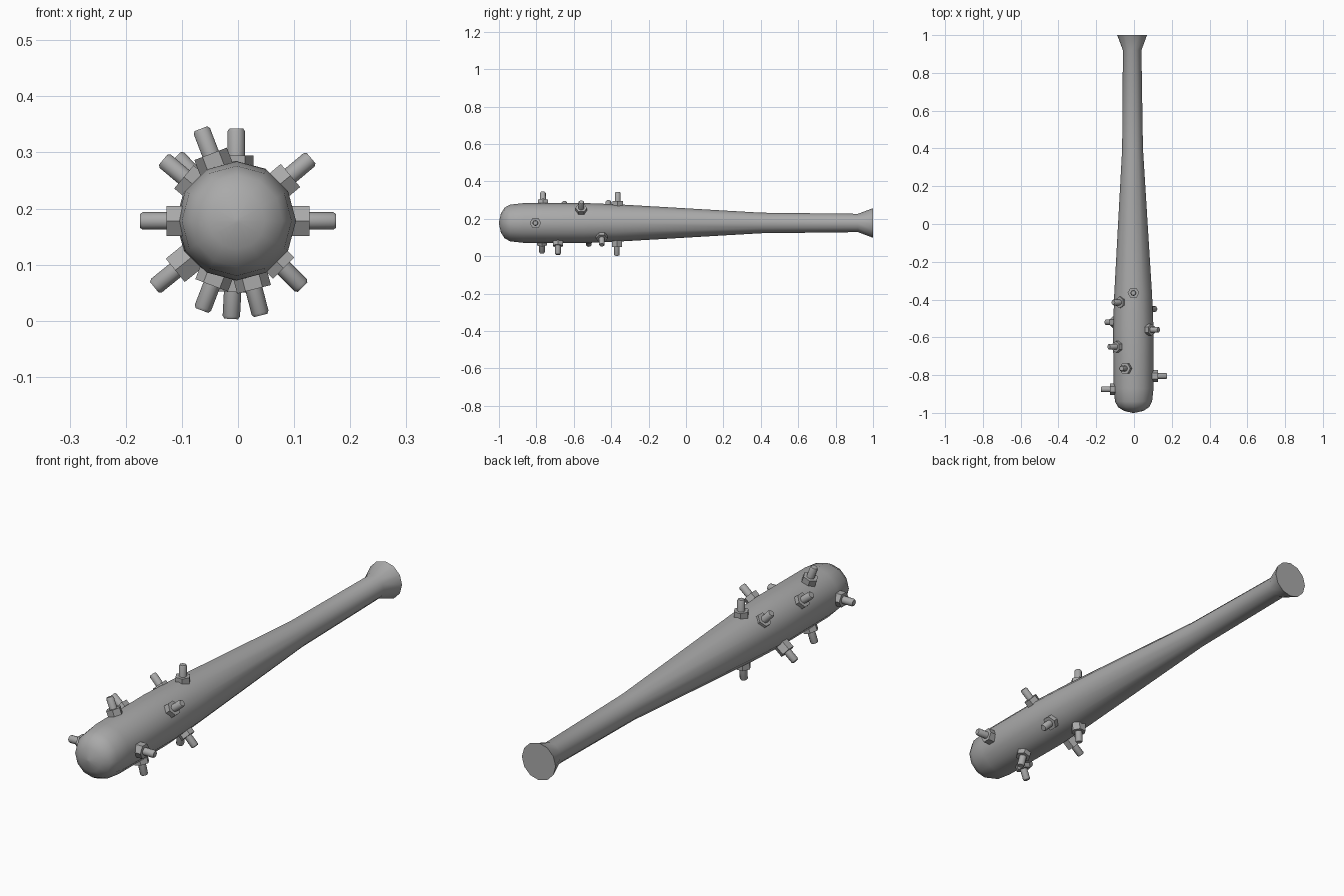
import bpy, bmesh, math
from mathutils import Matrix, Vector

cube = bpy.data.objects.get("Cube")
if cube:
    bpy.data.objects.remove(cube)

grey = bpy.data.materials.new("plain_grey")
grey.use_nodes = True
grey.diffuse_color = (0.4, 0.4, 0.4, 1)
grey.node_tree.nodes["Principled BSDF"].inputs["Base Color"].default_value = grey.diffuse_color

AXIS_Z = 0.178


def lathe(name, profile, sides, matrix, sharp, drift=0.0, turn=0.0):
    """Spin (radius, height) pairs around local z; drift leans the axis along local x."""
    bm = bmesh.new()
    rings = []
    for r, h in profile:
        angles = [turn + 2 * math.pi * i / sides for i in range(sides)]
        rings.append([bm.verts.new((r * math.cos(a) + drift * h, r * math.sin(a), h))
                      for a in angles])
    for low, high in zip(rings, rings[1:]):
        for i in range(sides):
            j = (i + 1) % sides
            bm.faces.new((low[i], low[j], high[j], high[i]))
    bm.faces.new(rings[0][::-1])
    bm.faces.new(rings[-1])
    bmesh.ops.recalc_face_normals(bm, faces=bm.faces)
    mesh = bpy.data.meshes.new(name)
    bm.to_mesh(mesh)
    bm.free()
    mesh.materials.append(grey)
    obj = bpy.data.objects.new(name, mesh)
    bpy.context.collection.objects.link(obj)
    obj.matrix_world = matrix
    bpy.ops.object.select_all(action='DESELECT')
    obj.select_set(True)
    bpy.context.view_layer.objects.active = obj
    bpy.ops.object.shade_smooth_by_angle(angle=math.radians(sharp))
    return obj


# Bat: rounded head at the front, long taper, flared knob at the back
bat_profile = [(0.004, -1.0), (0.05, -0.99), (0.082, -0.97), (0.098, -0.94),
               (0.106, -0.87), (0.107, -0.55), (0.1, -0.37), (0.055, 0.4),
               (0.049, 0.92), (0.079, 1.0)]
along_y = Matrix.Translation((-0.006, 0, AXIS_Z)) @ Matrix.Rotation(-math.pi / 2, 4, 'X')
lathe("bat_body", bat_profile, 12, along_y, 50, drift=-0.004)

# Bolts: angle around the bat, position along it, distance of the tip from the axis
bolts = [(111, -0.765, 0.176), (90, -0.365, 0.165), (40, -0.56, 0.174),
         (0, -0.805, 0.178), (-45, -0.45, 0.167), (-75.5, -0.685, 0.174),
         (-93, -0.37, 0.175), (-111, -0.77, 0.171), (219, -0.52, 0.188),
         (180, -0.875, 0.172), (140, -0.65, 0.17), (133, -0.415, 0.157)]

for n, (angle, y, tip) in enumerate(bolts, 1):
    a = math.radians(angle)
    outward = Vector((math.cos(a), 0, math.sin(a)))
    tangent = Vector((-math.sin(a), 0, math.cos(a)))
    basis = Matrix((tangent, outward.cross(tangent), outward)).transposed().to_4x4()
    place = Matrix.Translation((-0.003, y, AXIS_Z)) @ basis
    upright = abs(math.sin(a)) > 0.9
    lathe(f"nut_{n}", [(0.031, tip - 0.095), (0.031, tip - 0.048)], 6, place, 30,
          turn=0 if upright else math.pi / 2)
    lathe(f"bolt_shaft_{n}", [(0.0155, tip - 0.08), (0.0155, tip - 0.005), (0.012, tip)],
          12, place, 35)
